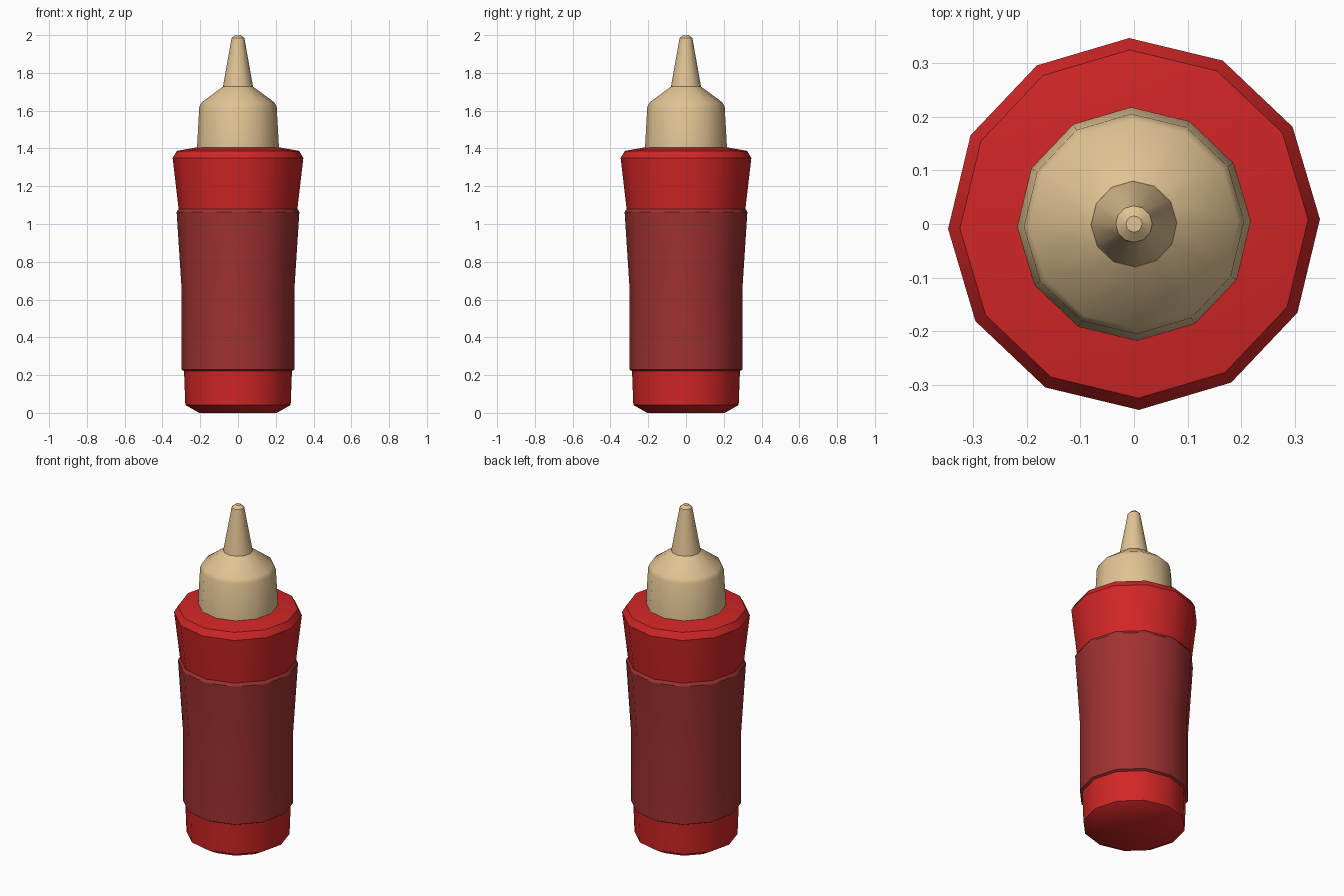
import bpy, bmesh, math

if "Cube" in bpy.data.objects:
    bpy.data.objects.remove(bpy.data.objects["Cube"])

SIDES = 12
TURN = math.radians(1.5)   # slight twist of the twelve-sided section


def material(name, rgb):
    m = bpy.data.materials.new(name)
    m.diffuse_color = (*rgb, 1)
    m.use_nodes = True
    m.node_tree.nodes["Principled BSDF"].inputs["Base Color"].default_value = m.diffuse_color
    return m


def lathe(name, profile, mat, cap_bottom=True, cap_top=True):
    """Spin a list of (radius, z) points into a twelve-sided solid."""
    bm = bmesh.new()
    rings = []
    for r, z in profile:
        rings.append([bm.verts.new((r * math.cos(TURN + math.tau * i / SIDES),
                                    r * math.sin(TURN + math.tau * i / SIDES), z))
                      for i in range(SIDES)])
    for a, b in zip(rings, rings[1:]):
        for i in range(SIDES):
            j = (i + 1) % SIDES
            bm.faces.new((a[i], a[j], b[j], b[i]))
    if cap_bottom:
        bm.faces.new(rings[0][::-1])
    if cap_top:
        bm.faces.new(rings[-1])
    mesh = bpy.data.meshes.new(name)
    bm.to_mesh(mesh)
    bm.free()
    mesh.materials.append(mat)
    ob = bpy.data.objects.new(name, mesh)
    bpy.context.collection.objects.link(ob)
    bpy.ops.object.select_all(action='DESELECT')
    ob.select_set(True)
    bpy.context.view_layer.objects.active = ob
    bpy.ops.object.shade_smooth_by_angle(angle=math.radians(32))
    return ob


red = material("bottle red", (0.64, 0.019, 0.019))
dull_red = material("label dull red", (0.35, 0.031, 0.031))
tan = material("cap tan", (0.76, 0.55, 0.295))

# Bottle base below the label
lathe("bottle_base", [(0.206, 0), (0.279, 0.042), (0.286, 0.228)], red, cap_top=False)

# Label sleeve, standing slightly proud of the bottle
lathe("label_sleeve", [(0.286, 0.222), (0.299, 0.229), (0.299, 0.66),
                       (0.325, 1.063), (0.315, 1.08)], dull_red, False, False)

# Flared bottle shoulder with a chamfered rim
lathe("bottle_shoulder", [(0.314, 1.075), (0.346, 1.349), (0.324, 1.387),
                          (0.205, 1.408)], red, False, True)

# Screw cap with a sloped top
lathe("cap", [(0.217, 1.404), (0.205, 1.62), (0.194, 1.643), (0.08, 1.727)], tan)

# Tapered nozzle
lathe("nozzle", [(0.08, 1.725), (0.034, 1.984), (0.015, 2.0)], tan)
